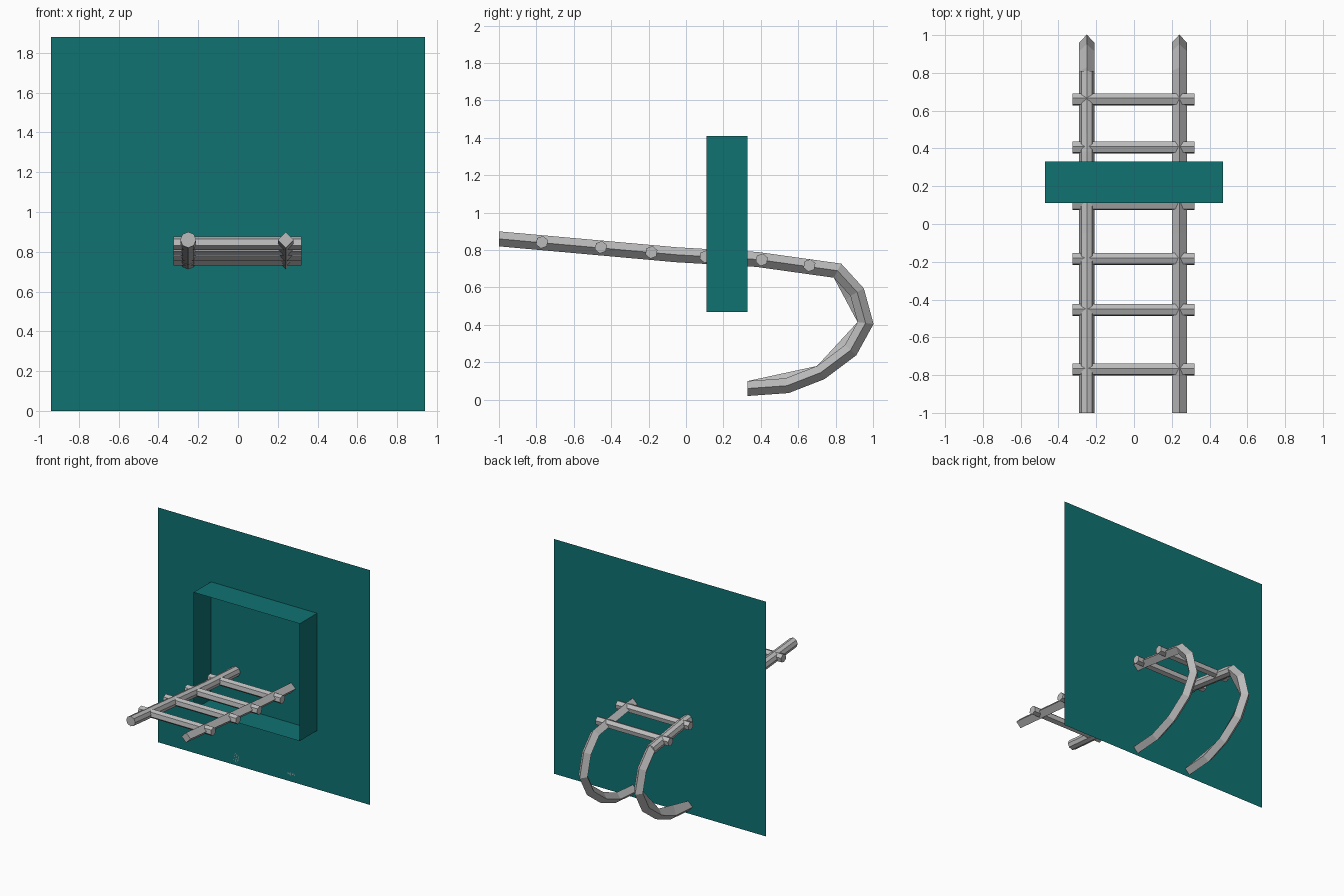
import bpy, bmesh, math
from mathutils import Vector

cube = bpy.data.objects.get("Cube")
if cube:
    bpy.data.objects.remove(cube, do_unlink=True)


def material(name, rgb):
    m = bpy.data.materials.new(name)
    m.use_nodes = True
    m.diffuse_color = (*rgb, 1)
    bsdf = next(n for n in m.node_tree.nodes if n.type == 'BSDF_PRINCIPLED')
    bsdf.inputs["Base Color"].default_value = (*rgb, 1)
    return m


TEAL = material("teal", (0.005, 0.17, 0.17))
GREY = material("grey", (0.5, 0.5, 0.5))


def finish(name, bm, mat, solid=True):
    if solid:
        bmesh.ops.recalc_face_normals(bm, faces=bm.faces)
    mesh = bpy.data.meshes.new(name)
    bm.to_mesh(mesh)
    bm.free()
    mesh.materials.append(mat)
    ob = bpy.data.objects.new(name, mesh)
    bpy.context.collection.objects.link(ob)
    return ob


def bridge(bm, rings, capped=True):
    n = len(rings[0])
    for a, b in zip(rings, rings[1:]):
        for i in range(n):
            j = (i + 1) % n
            bm.faces.new((a[i], a[j], b[j], b[i]))
    if capped:
        bm.faces.new(rings[0])
        bm.faces.new(rings[-1])


def rail(name, x, path, sides, radius=0.04, chords=()):
    """Sweep a polygon along a (y, z) path with mitred joints."""
    pts = [Vector(p) for p in path]
    dirs = [(b - a).normalized() for a, b in zip(pts, pts[1:])]
    rings = []
    for k, p in enumerate(pts):
        d0, d1 = dirs[max(k - 1, 0)], dirs[min(k, len(dirs) - 1)]
        t = (d0 + d1).normalized()
        out = Vector((-t.y, t.x)) / max(t.dot(d1), 0.7)
        if k in (0, len(pts) - 1):  # ends are cut upright
            out = Vector((0, math.copysign(1, out.y)))
        ring = []
        for i in range(sides):
            a = math.tau * i / sides
            q = p + out * radius * math.sin(a)
            ring.append(Vector((x + radius * math.cos(a), q.x, q.y)))
        rings.append(ring)
    # Straighten the inner edge across the chosen joints
    inner = sides * 3 // 4
    for k in chords:
        rings[k][inner] = (rings[k - 1][inner] + rings[k + 1][inner]) / 2
    bm = bmesh.new()
    bridge(bm, [[bm.verts.new(v) for v in r] for r in rings])
    return finish(name, bm, GREY)


# Wall panel
WALL_Y, HALF, MID_Z = 0.33, 0.94, 0.94
bm = bmesh.new()
bm.faces.new([bm.verts.new((sx * HALF, WALL_Y, MID_Z + sz * HALF))
              for sx, sz in ((-1, -1), (1, -1), (1, 1), (-1, 1))])
finish("wall_panel", bm, TEAL, solid=False)

# Open square frame standing out from the wall
bm = bmesh.new()
bridge(bm, [[bm.verts.new((sx * 0.47, y, MID_Z + sz * 0.47))
             for sx, sz in ((-1, -1), (1, -1), (1, 1), (-1, 1))]
            for y in (0.11, WALL_Y)], capped=False)
finish("wall_frame", bm, TEAL)

# Rails: nearly level, then hooked down and back to the wall
straight = [(-1, 0.86), (-0.05, 0.775), (0.38, 0.75), (0.81, 0.69)]
hook = [(0.915, 0.575), (0.96, 0.41), (0.88, 0.265),
        (0.72, 0.145), (0.54, 0.075), (0.33, 0.06)]
rail("left_rail", 0.24, straight + hook, 4)
rail("right_rail", -0.25, straight + hook, 4, chords=(4, 6, 8))
rail("right_rail_sleeve", -0.25, straight, 8)

# Rungs
rungs = [(-0.77, 0.842), (-0.455, 0.815), (-0.185, 0.788),
         (0.105, 0.765), (0.405, 0.748), (0.66, 0.718)]
for n, (y, z) in enumerate(rungs):
    bm = bmesh.new()
    rings = []
    for x in (-0.325, 0.32):
        ring = []
        for i in range(6):
            a = math.tau * i / 6 + math.radians(20)
            ring.append(bm.verts.new((x, y + 0.034 * math.cos(a), z + 0.034 * math.sin(a))))
        rings.append(ring)
    bridge(bm, rings)
    finish(f"rung_{n + 1}", bm, GREY)
